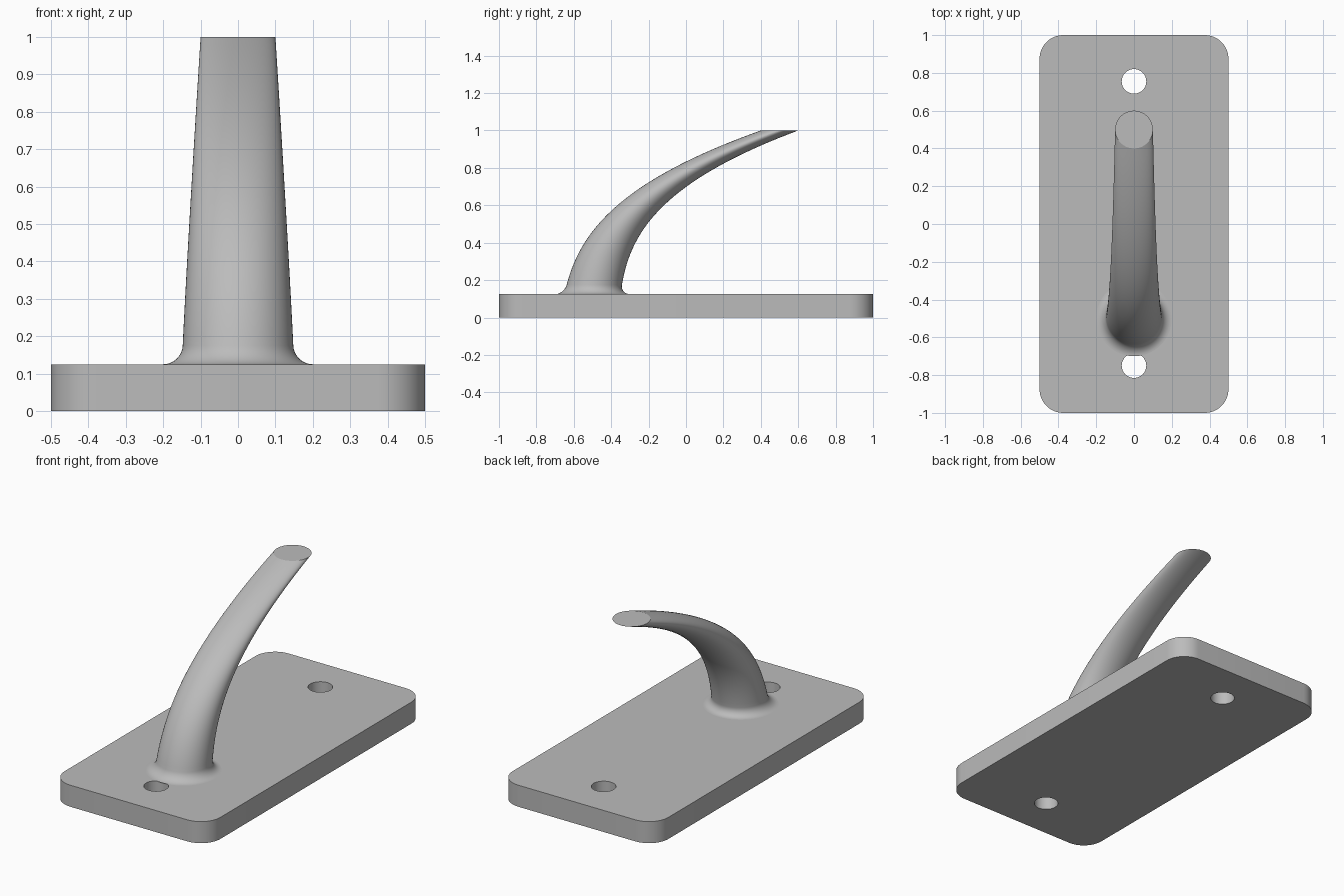
import bpy, bmesh
from math import sin, cos, pi

cube = bpy.data.objects.get("Cube")
if cube:
    bpy.data.objects.remove(cube, do_unlink=True)

THICK = 0.125
FILLET = 0.05

grey = bpy.data.materials.new("plain_grey")
grey.use_nodes = True
grey.diffuse_color = (0.5, 0.5, 0.5, 1)
grey.node_tree.nodes["Principled BSDF"].inputs["Base Color"].default_value = (0.5, 0.5, 0.5, 1)


def activate(obj):
    bpy.ops.object.select_all(action="DESELECT")
    obj.select_set(True)
    bpy.context.view_layer.objects.active = obj


def finish(obj):
    activate(obj)
    obj.data.materials.clear()
    obj.data.materials.append(grey)
    bpy.ops.object.shade_smooth_by_angle(angle=pi / 12)


def arc(cx, cy, r, start, sweep, n):
    return [(cx + r * cos(start + sweep * i / n), cy + r * sin(start + sweep * i / n))
            for i in range(n + 1)]


# Base plate: rounded rectangle outline with two screw holes, extruded
def base_plate():
    curve = bpy.data.curves.new("base_plate", "CURVE")
    curve.dimensions = "2D"
    curve.fill_mode = "BOTH"
    curve.extrude = THICK / 2
    r = 0.125
    outline = []
    for k, (sx, sy) in enumerate([(1, 1), (-1, 1), (-1, -1), (1, -1)]):
        outline += arc(sx * (0.5 - r), sy * (1 - r), r, k * pi / 2, pi / 2, 12)
    holes = [arc(0, y, 0.065, 0, 2 * pi, 48)[:-1] for y in (-0.75, 0.755)]
    for points in [outline] + holes:
        spline = curve.splines.new("POLY")
        spline.points.add(len(points) - 1)
        for p, (x, y) in zip(spline.points, points):
            p.co = (x, y, 0, 1)
        spline.use_cyclic_u = True
    obj = bpy.data.objects.new("base_plate", curve)
    bpy.context.collection.objects.link(obj)
    activate(obj)
    bpy.ops.object.convert(target="MESH")
    obj = bpy.context.view_layer.objects.active
    bm = bmesh.new()
    bm.from_mesh(obj.data)
    bmesh.ops.translate(bm, verts=bm.verts, vec=(0, 0, THICK / 2))
    bmesh.ops.remove_doubles(bm, verts=bm.verts, dist=0.0001)
    bmesh.ops.recalc_face_normals(bm, faces=bm.faces)
    bm.to_mesh(obj.data)
    bm.free()
    finish(obj)


# Hook: level circles lofted along a leaning curve, flared into the plate
def section(z):
    t = (z - THICK) / (1 - THICK)
    centre = -0.5 + t * (0.15 + 0.3 * t + 0.55 * t * t)
    return centre, 0.15 - 0.05 * t ** 1.1


def hook():
    rings = []
    for i in range(11):
        a = i / 10 * pi / 2
        z = THICK + FILLET * (1 - cos(a))
        y, r = section(z)
        rings.append((y, r + FILLET * (1 - sin(a)), z))
    z0, steps = THICK + FILLET, 40
    for i in range(1, steps + 1):
        z = z0 + (1 - z0) * i / steps
        rings.append((*section(z), z))

    bm = bmesh.new()
    sides = 64
    loops = [[bm.verts.new((x, y, z)) for x, y in arc(0, cy, r, 0, 2 * pi, sides)[:-1]]
             for cy, r, z in rings]
    for low, high in zip(loops, loops[1:]):
        for j in range(sides):
            k = (j + 1) % sides
            bm.faces.new((low[j], low[k], high[k], high[j]))
    bm.faces.new(loops[-1])
    mesh = bpy.data.meshes.new("hook")
    bm.to_mesh(mesh)
    bm.free()
    obj = bpy.data.objects.new("hook", mesh)
    bpy.context.collection.objects.link(obj)
    finish(obj)


base_plate()
hook()
